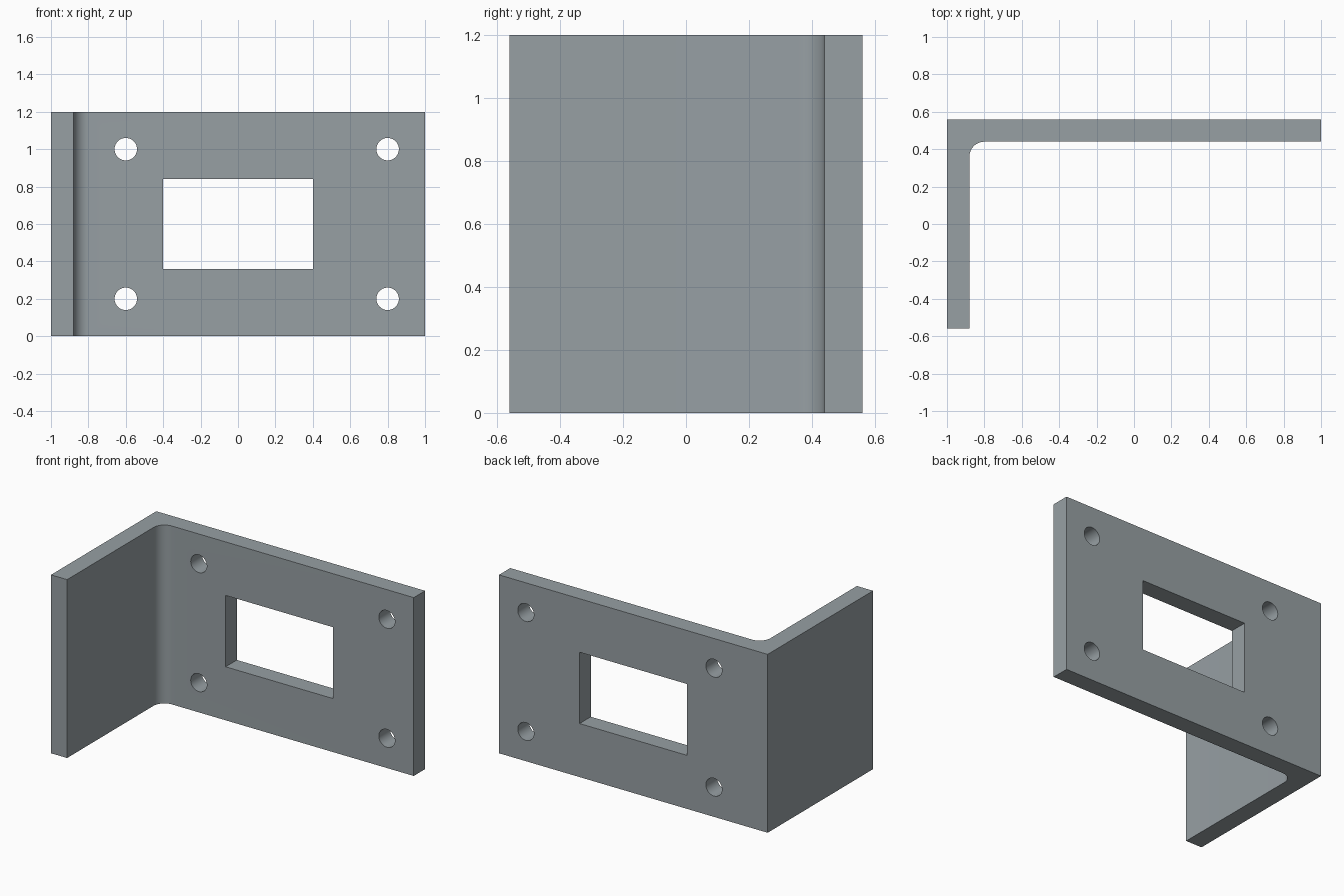
import bpy, bmesh
from math import sin, cos, pi

if "Cube" in bpy.data.objects:
    bpy.data.objects.remove(bpy.data.objects["Cube"])

T, R, H = 0.12, 0.08, 1.2      # thickness, inner fillet radius, height
X, Y = 1.0, 0.56               # half extents


def prism(name, points, depth):
    """Extrude a closed 3D outline along the vector depth."""
    bm = bmesh.new()
    face = bm.faces.new([bm.verts.new(p) for p in points])
    ext = bmesh.ops.extrude_face_region(bm, geom=[face], use_keep_orig=True)
    bmesh.ops.translate(bm, vec=depth,
                        verts=[g for g in ext["geom"] if isinstance(g, bmesh.types.BMVert)])
    bmesh.ops.recalc_face_normals(bm, faces=bm.faces)
    mesh = bpy.data.meshes.new(name)
    bm.to_mesh(mesh)
    bm.free()
    obj = bpy.data.objects.new(name, mesh)
    bpy.context.collection.objects.link(obj)
    return obj


# L-shaped bracket with a filleted inner corner
cx, cy = -X + T + R, Y - T - R
fillet = [(cx + R * cos(a), cy + R * sin(a), 0)
          for a in (pi - pi / 2 * i / 12 for i in range(13))]
outline = [(-X, Y, 0), (-X, -Y, 0), (-X + T, -Y, 0), *fillet, (X, Y - T, 0), (X, Y, 0)]
bracket = prism("angle_bracket", outline, (0, 0, H))

# Dark steel colour
steel = bpy.data.materials.new("dark_steel")
steel.diffuse_color = (0.31, 0.35, 0.37, 1)
steel.use_nodes = True
steel.node_tree.nodes["Principled BSDF"].inputs["Base Color"].default_value = steel.diffuse_color
bracket.data.materials.append(steel)

# Cutters: four bolt holes and a rectangular window
y0, through = Y - T - 0.05, (0, T + 0.1, 0)
cutters = [prism("window_cutter",
                 [(-0.4, y0, 0.36), (0.4, y0, 0.36), (0.4, y0, 0.84), (-0.4, y0, 0.84)], through)]
for hx in (-0.6, 0.8):
    for hz in (0.2, 1.0):
        ring = [(hx + 0.06 * cos(2 * pi * i / 48), y0, hz + 0.06 * sin(2 * pi * i / 48))
                for i in range(48)]
        cutters.append(prism("bolt_hole_cutter", ring, through))

bpy.context.view_layer.objects.active = bracket
bracket.select_set(True)
for cutter in cutters:
    cutter.hide_render = True
    cutter.data.materials.append(steel)
    mod = bracket.modifiers.new("cut", 'BOOLEAN')
    mod.operation, mod.solver, mod.object = 'DIFFERENCE', 'EXACT', cutter
    bpy.ops.object.modifier_apply(modifier=mod.name)
    bpy.data.objects.remove(cutter)

bpy.ops.object.shade_smooth_by_angle()
